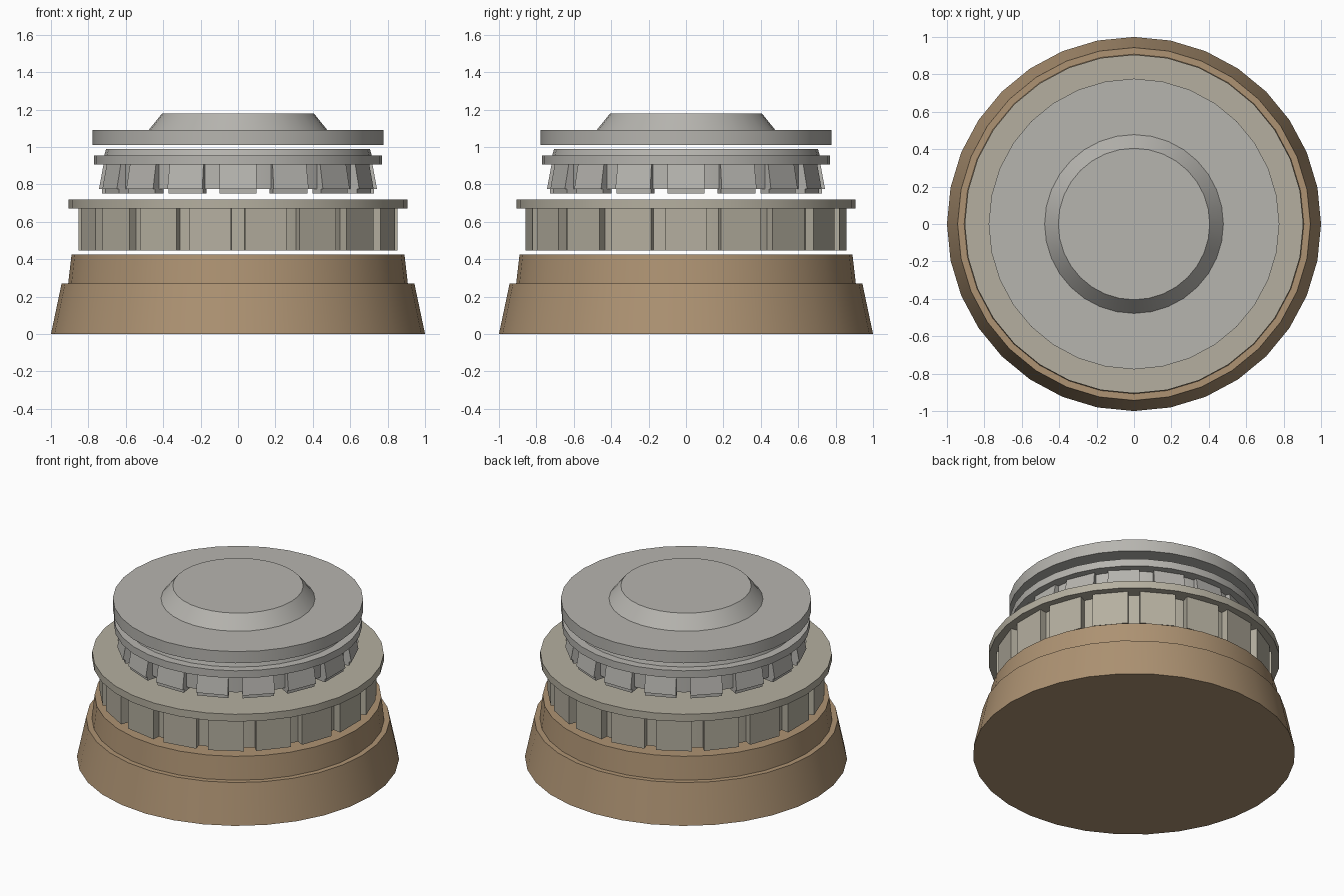
import bpy, bmesh
from math import sin, cos, pi, radians

if "Cube" in bpy.data.objects:
    bpy.data.objects.remove(bpy.data.objects["Cube"])


def material(name, rgb):
    m = bpy.data.materials.new(name)
    m.diffuse_color = (*rgb, 1)
    m.use_nodes = True
    m.node_tree.nodes["Principled BSDF"].inputs["Base Color"].default_value = m.diffuse_color
    return m


TAN = material("tan", (0.42, 0.29, 0.17))
STONE = material("stone", (0.46, 0.43, 0.35))
GREY = material("grey", (0.47, 0.46, 0.43))


def finish(name, bm, mat, smooth):
    bmesh.ops.recalc_face_normals(bm, faces=bm.faces)
    mesh = bpy.data.meshes.new(name)
    bm.to_mesh(mesh)
    bm.free()
    mesh.materials.append(mat)
    ob = bpy.data.objects.new(name, mesh)
    bpy.context.collection.objects.link(ob)
    if smooth:
        bpy.ops.object.select_all(action='DESELECT')
        ob.select_set(True)
        bpy.context.view_layer.objects.active = ob
        bpy.ops.object.shade_smooth_by_angle(angle=radians(30))
    return ob


def lathe(name, profile, mat, sides=32):
    """Closed turned solid from (radius, z) points, bottom to top."""
    bm = bmesh.new()
    rings = [[bm.verts.new((r * cos(2 * pi * i / sides), r * sin(2 * pi * i / sides), z))
              for i in range(sides)] for r, z in profile]
    for a, b in zip(rings, rings[1:]):
        for i in range(sides):
            j = (i + 1) % sides
            bm.faces.new((a[i], a[j], b[j], b[i]))
    bm.faces.new(rings[0])
    bm.faces.new(rings[-1])
    return finish(name, bm, mat, True)


def block_ring(name, section, count, gap, start, mat):
    """Ring of separate wedge blocks; section is a closed (radius, z) outline."""
    bm = bmesh.new()
    pitch = 2 * pi / count
    half = (pitch - gap) / 2
    n = len(section)
    for k in range(count):
        c = start + k * pitch
        a, b = [[bm.verts.new((r * cos(t), r * sin(t), z)) for r, z in section]
                for t in (c - half, c + half)]
        bm.faces.new(a)
        bm.faces.new(b)
        for i in range(n):
            j = (i + 1) % n
            bm.faces.new((a[i], a[j], b[j], b[i]))
    return finish(name, bm, mat, False)


# Stepped, tapered base
lathe("base", [(1.0, 0), (0.943, 0.27), (0.908, 0.27), (0.89, 0.425)], TAN)

# Lower ring: core with flange on top, blocks around it
lathe("lower_ring", [(0.81, 0.445), (0.81, 0.67), (0.905, 0.67), (0.905, 0.72)], STONE)
block_ring("lower_blocks", [(0.78, 0.445), (0.86, 0.445), (0.86, 0.675), (0.78, 0.675)],
           18, radians(5), -pi / 2 + radians(10), STONE)

# Upper ring: core, flange and raised rim
lathe("upper_ring", [(0.70, 0.775), (0.70, 0.905), (0.77, 0.905), (0.77, 0.955),
                     (0.715, 0.955), (0.705, 0.99)], GREY)
# Flared blocks whose feet hang below the core
block_ring("upper_blocks", [(0.66, 0.75), (0.735, 0.75), (0.735, 0.775), (0.75, 0.775),
                            (0.725, 0.91), (0.66, 0.91)],
           16, radians(7), -pi / 2, GREY)

# Top disc with bevelled boss
lathe("top_cap", [(0.777, 1.01), (0.777, 1.09), (0.478, 1.09), (0.405, 1.18)], GREY)
